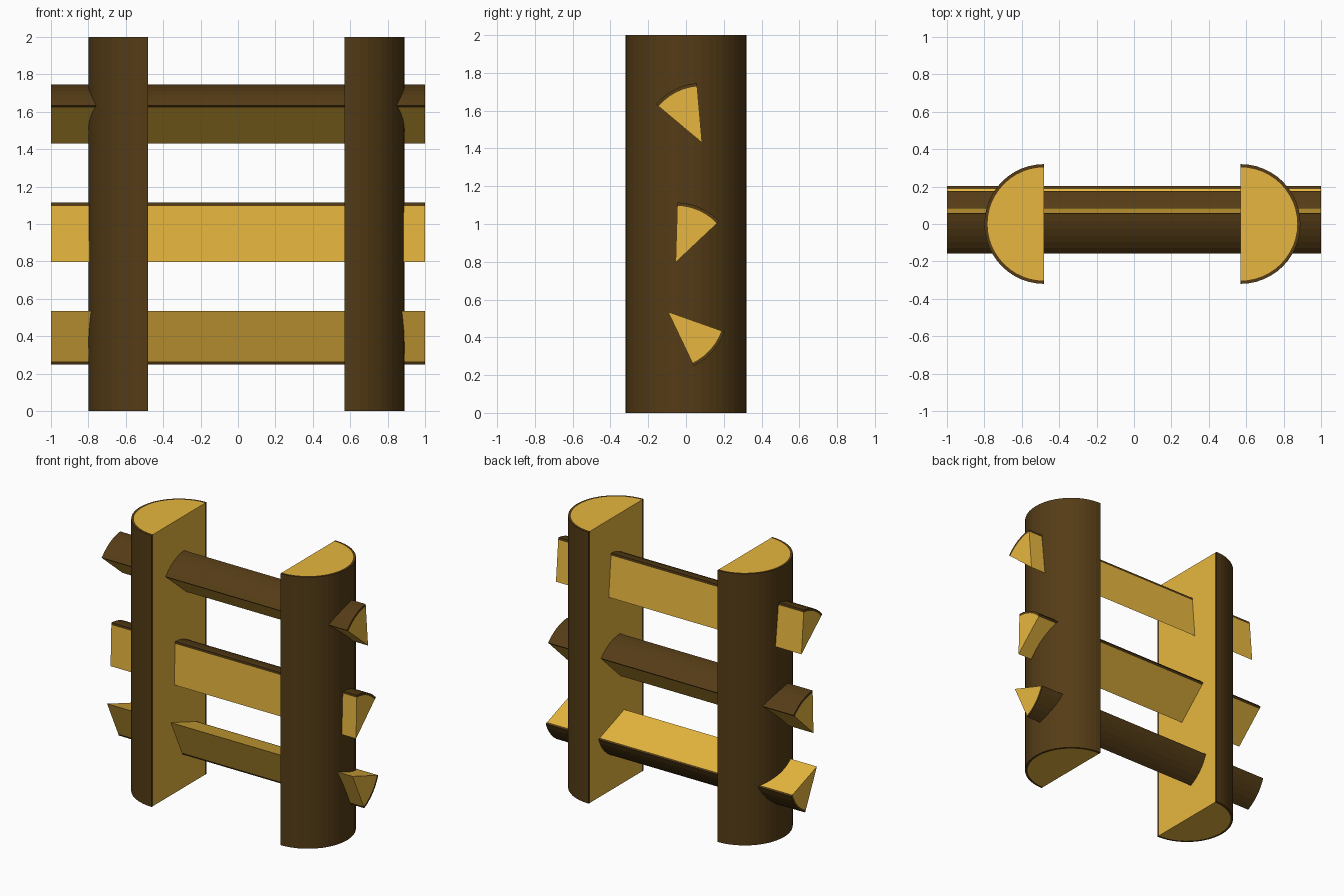
import bpy
import bmesh
from math import cos, sin, radians
from mathutils import Vector

if "Cube" in bpy.data.objects:
    bpy.data.objects.remove(bpy.data.objects["Cube"])


def material(name, colour):
    m = bpy.data.materials.new(name)
    m.diffuse_color = (*colour, 1)
    m.use_nodes = True
    m.node_tree.nodes["Principled BSDF"].inputs["Base Color"].default_value = m.diffuse_color
    return m


wood = material("cut_wood", (0.80, 0.47, 0.05))
bark = material("bark", (0.09, 0.045, 0.008))
BARK_THICKNESS = 0.017


def split_log(name, radius, a0, a1, segments, place, start, end):
    """Log sector from angle a0 to a1; place(u, v, t) maps section and length to 3D."""
    bm = bmesh.new()
    angles = [radians(a0 + (a1 - a0) * i / segments) for i in range(segments + 1)]

    def arc(r, t):
        return [bm.verts.new(place(r * cos(a), r * sin(a), t)) for a in angles]

    ends = []
    for t in (start, end):
        core = bm.verts.new(place(0, 0, t))
        ends.append((core, arc(radius - BARK_THICKNESS, t), arc(radius, t)))

    def face(verts, mat):
        bm.faces.new(verts).material_index = mat

    # End grain with its bark rim
    for core, inner, outer in ends:
        face([core] + inner, 0)
        for i in range(segments):
            face([inner[i], outer[i], outer[i + 1], inner[i + 1]], 1)

    # Rounded bark side and the two split faces
    (c0, in0, out0), (c1, in1, out1) = ends
    for i in range(segments):
        face([out0[i], out0[i + 1], out1[i + 1], out1[i]], 1)
    for k in (0, -1):
        face([c0, in0[k], in1[k], c1], 0)
        face([in0[k], out0[k], out1[k], in1[k]], 1)

    bmesh.ops.recalc_face_normals(bm, faces=bm.faces)
    mesh = bpy.data.meshes.new(name)
    bm.to_mesh(mesh)
    bm.free()
    mesh.materials.append(wood)
    mesh.materials.append(bark)
    obj = bpy.data.objects.new(name, mesh)
    bpy.context.collection.objects.link(obj)
    return obj


# Half-log posts, flat sides facing each other
for name, x, a0 in (("left_post", -0.48, 90), ("right_post", 0.57, -90)):
    split_log(name, 0.32, a0, a0 + 180, 24,
              lambda u, v, t, x=x: Vector((x + u, v, t)), 0, 2)

# Wedge rungs running through both posts: heart position (y, z) and start angle
for name, y, z, a0 in (("bottom_rung", -0.095, 0.535, -64.5),
                       ("middle_rung", -0.055, 0.797, 43.3),
                       ("top_rung", 0.085, 1.43, 95)):
    split_log(name, 0.317, a0, a0 + 45, 6,
              lambda u, v, t, y=y, z=z: Vector((t, y + u, z + v)), -1, 1)
